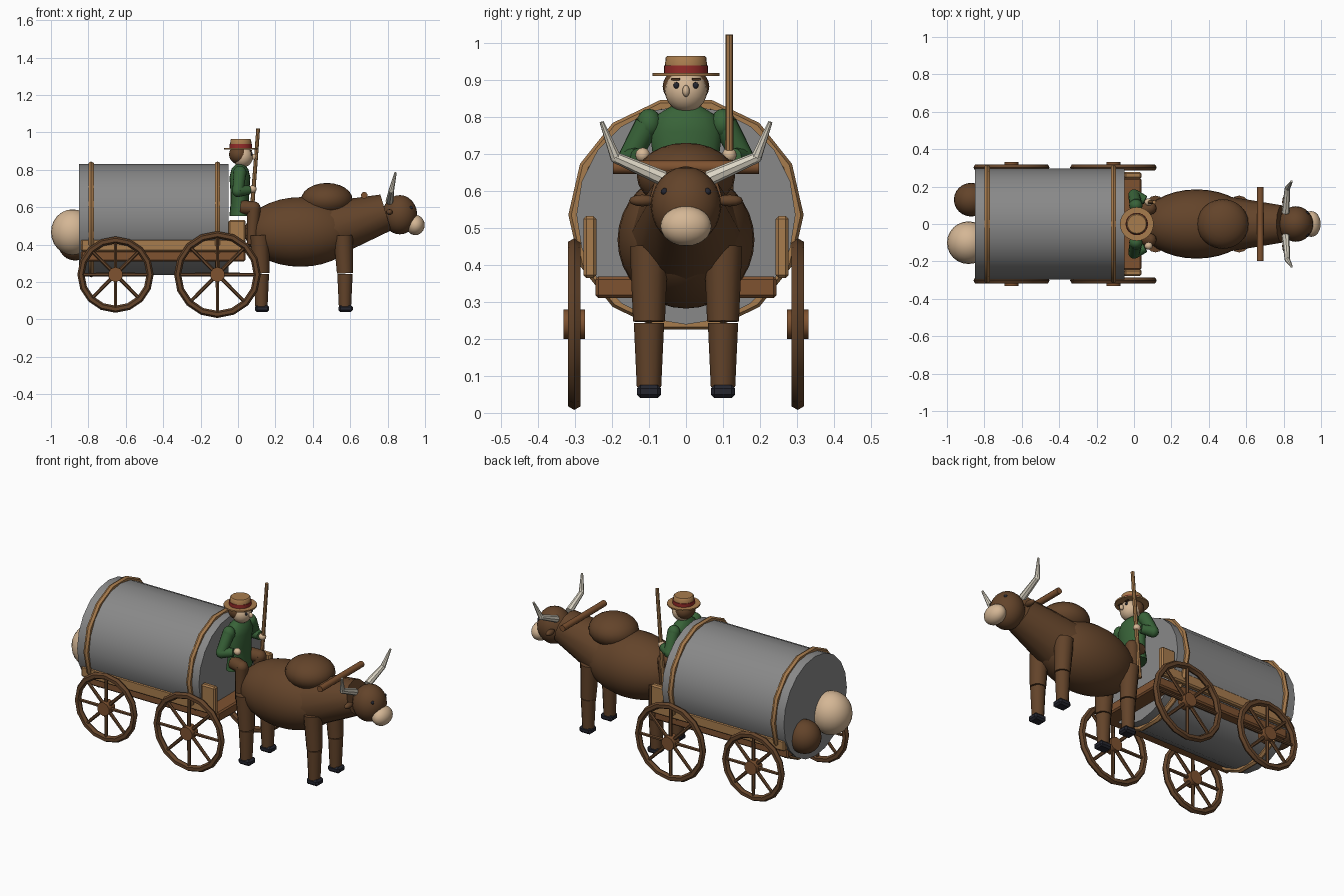
import bpy, bmesh
from math import pi, cos, sin, radians
from mathutils import Vector, Matrix

cube = bpy.data.objects.get("Cube")
if cube:
    bpy.data.objects.remove(cube, do_unlink=True)


def colour(name, r, g, b):
    m = bpy.data.materials.new(name)
    m.use_nodes = True
    m.diffuse_color = (r, g, b, 1)
    bsdf = next(n for n in m.node_tree.nodes if n.type == 'BSDF_PRINCIPLED')
    bsdf.inputs["Base Color"].default_value = (r, g, b, 1)
    return m


GREY = colour("tank grey", .25, .25, .25)
DARK = colour("dark brown", .125, .057, .023)
WOOD = colour("reddish wood", .21, .085, .03)
TAN = colour("light wood", .39, .2, .075)
GREEN = colour("coat green", .04, .125, .04)
SKIN = colour("pale tan", .66, .47, .3)
IVORY = colour("ivory", .72, .67, .56)
BLACK = colour("blue black", .018, .019, .028)
RED = colour("band red", .3, .025, .022)


def finish(obj, name, mat, angle=40):
    obj.name = name
    obj.data.materials.append(mat)
    bpy.ops.object.select_all(action='DESELECT')
    obj.select_set(True)
    bpy.context.view_layer.objects.active = obj
    bpy.ops.object.shade_smooth_by_angle(angle=radians(angle))
    return obj


def make(name, bm, mat, angle=40):
    me = bpy.data.meshes.new(name)
    bm.to_mesh(me)
    bm.free()
    obj = bpy.data.objects.new(name, me)
    bpy.context.collection.objects.link(obj)
    return finish(obj, name, mat, angle)


def add_rod(bm, a, b, r1, r2, n):
    a, b = Vector(a), Vector(b)
    d = b - a
    turn = d.to_track_quat('Z', 'Y').to_matrix().to_4x4()
    bmesh.ops.create_cone(bm, cap_ends=True, segments=n, radius1=r1, radius2=r2,
                          depth=d.length, matrix=Matrix.Translation((a + b) / 2) @ turn)


def rod(name, pts, radii, mat, n=12):
    """Straight tapered pieces along a path, with round joints."""
    bm = bmesh.new()
    for i in range(len(pts) - 1):
        add_rod(bm, pts[i], pts[i + 1], radii[i], radii[i + 1], n)
        if i:
            bmesh.ops.create_uvsphere(bm, u_segments=n, v_segments=8, radius=radii[i],
                                      matrix=Matrix.Translation(pts[i]))
    return make(name, bm, mat)


def ball(name, c, size, mat, n=24):
    bm = bmesh.new()
    bmesh.ops.create_uvsphere(bm, u_segments=n, v_segments=n // 2, radius=1,
                              matrix=Matrix.Translation(c) @ Matrix.Diagonal((*size, 1)))
    return make(name, bm, mat, 60)


def box(name, c, size, mat, bevel=.008):
    bm = bmesh.new()
    bmesh.ops.create_cube(bm, size=1, matrix=Matrix.Translation(c) @ Matrix.Diagonal((*size, 1)))
    bmesh.ops.bevel(bm, geom=bm.edges[:], offset=bevel, segments=1, affect='EDGES')
    return make(name, bm, mat, 30)


def ring(name, c, rot, major, minor, n, mat, sides=6):
    bpy.ops.mesh.primitive_torus_add(location=c, rotation=rot, major_radius=major,
                                     minor_radius=minor, major_segments=n, minor_segments=sides)
    return finish(bpy.context.object, name, mat, 50)


def lathe(name, c, profile, mat, sy=1, n=20):
    """Stack of (height, radius) rings around a vertical axis."""
    bm = bmesh.new()
    rings = [[bm.verts.new((c[0] + r * cos(2 * pi * k / n), c[1] + r * sy * sin(2 * pi * k / n), z))
              for k in range(n)] for z, r in profile]
    for lo, hi in zip(rings, rings[1:]):
        for k in range(n):
            bm.faces.new((lo[k], lo[(k + 1) % n], hi[(k + 1) % n], hi[k]))
    bm.faces.new(rings[0][::-1])
    bm.faces.new(rings[-1])
    return make(name, bm, mat)


# Tank with hoops, and sacks at the back
rod("tank", [(-.85, 0, .535), (-.05, 0, .535)], [.296, .296], GREY, 20)
for label, x in (("rear", -.785), ("front", -.11)):
    ring(label + "_hoop", (x, 0, .535), (pi / 2, 0, pi / 2), .302, .016, 14, TAN)
ball("pale_sack", (-.885, -.1, .467), (.115, .114, .122), SKIN)
ball("brown_sack", (-.87, .13, .41), (.093, .09, .095), DARK)

# Cart frame
box("cart_bed", (-.4, 0, .34), (.88, .49, .058), WOOD)
for side, s in (("left", 1), ("right", -1)):
    box(side + "_rail", (-.4, s * .26, .397), (.88, .035, .065), TAN)
    box(side + "_post", (-.005, s * .26, .45), (.09, .035, .165), TAN)


# Wheels
def wheel(name, x, y, r):
    c = Vector((x, y, .24))
    ring(name + "_rim", c, (pi / 2, 0, 0), r - .018, .019, 16, DARK)
    bm = bmesh.new()
    for k in range(8):
        a = k * pi / 4
        add_rod(bm, c, c + Vector((cos(a), 0, sin(a))) * (r - .02), .011, .009, 6)
    make(name + "_spokes", bm, DARK)
    rod(name + "_hub", [c - Vector((0, .029, 0)), c + Vector((0, .029, 0))], [.04, .04], WOOD, 10)


for side, s in (("left", 1), ("right", -1)):
    wheel("front_" + side + "_wheel", -.11, s * .302, .231)
    wheel("rear_" + side + "_wheel", -.655, s * .302, .203)

# Ox body, neck and head
ball("ox_body", (.335, 0, .468), (.3, .185, .186), DARK, 32)
ball("ox_hump", (.475, 0, .64), (.138, .133, .09), DARK)
rod("ox_neck", [(.5, 0, .485), (.79, 0, .572)], [.148, .1], DARK, 12)
ball("ox_head", (.865, 0, .56), (.093, .095, .105), DARK)
ball("ox_muzzle", (.948, 0, .505), (.05, .069, .054), SKIN)
rod("yoke", [(.675, -.197, .664), (.675, .197, .664)], [.018, .018], WOOD, 10)
for side, s in (("left", 1), ("right", -1)):
    rod(side + "_horn", [(.81, s * .06, .633), (.82, s * .19, .69), (.843, s * .228, .786)],
        [.021, .015, .006], IVORY, 8)
    ball(side + "_ear", (.81, s * .118, .574), (.018, .036, .016), DARK, 12)
    ball(side + "_ox_eye", (.925, s * .058, .598), (.01, .01, .01), BLACK, 10)
    # Ox legs with seam at the knee
    for label, x in (("fore", .572), ("hind", .125)):
        name = side + "_" + label + "_leg"
        y = s * .1
        rod(name + "_upper", [(x - .01, y, .45), (x, y, .247)], [.052, .043], DARK)
        rod(name + "_lower", [(x, y, .243), (x, y, .07)], [.041, .033], DARK)
        box(name + "_hoof", (x + .004, y, .058), (.076, .066, .036), BLACK, .01)

# Driver body
lathe("coat", (.01, 0), [(.552, .056), (.62, .05), (.68, .05), (.76, .056), (.805, .045), (.828, .024)],
      GREEN, 1.75)
for side, s in (("left", 1), ("right", -1)):
    ball(side + "_shoulder", (.01, s * .1, .782), (.036, .034, .04), GREEN, 16)
    rod(side + "_sleeve", [(.01, s * .105, .78), (0, s * .155, .685), (.06, s * .128, .692)],
        [.034, .031, .024], GREEN)
    ball(side + "_hand", (.078, s * .117, .697), (.022, .02, .02), SKIN, 12)
    rod(side + "_trouser_leg", [(.02, s * .07, .6), (.085, s * .085, .595), (.075, s * .085, .4)],
        [.038, .036, .028], DARK)
rod("staff", [(.06, .117, .4), (.108, .117, 1.022)], [.012, .01], TAN, 8)

# Driver head and hat
ball("head", (.025, 0, .87), (.055, .057, .057), SKIN)
ball("hair", (.004, 0, .882), (.052, .063, .052), DARK)
ball("nose", (.084, 0, .87), (.014, .01, .016), SKIN, 12)
for side, s in (("left", 1), ("right", -1)):
    ball(side + "_eye", (.073, s * .026, .885), (.006, .008, .009), BLACK, 10)
    box(side + "_eyebrow", (.07, s * .028, .902), (.012, .024, .006), DARK, .001)
lathe("hat_brim", (.015, 0), [(.91, .09), (.918, .09)], TAN, 1, 24)
lathe("hat_band", (.015, 0), [(.918, .06), (.939, .06)], RED, 1, 24)
lathe("hat_crown", (.015, 0), [(.939, .057), (.96, .055), (.965, .05)], TAN, 1, 24)
